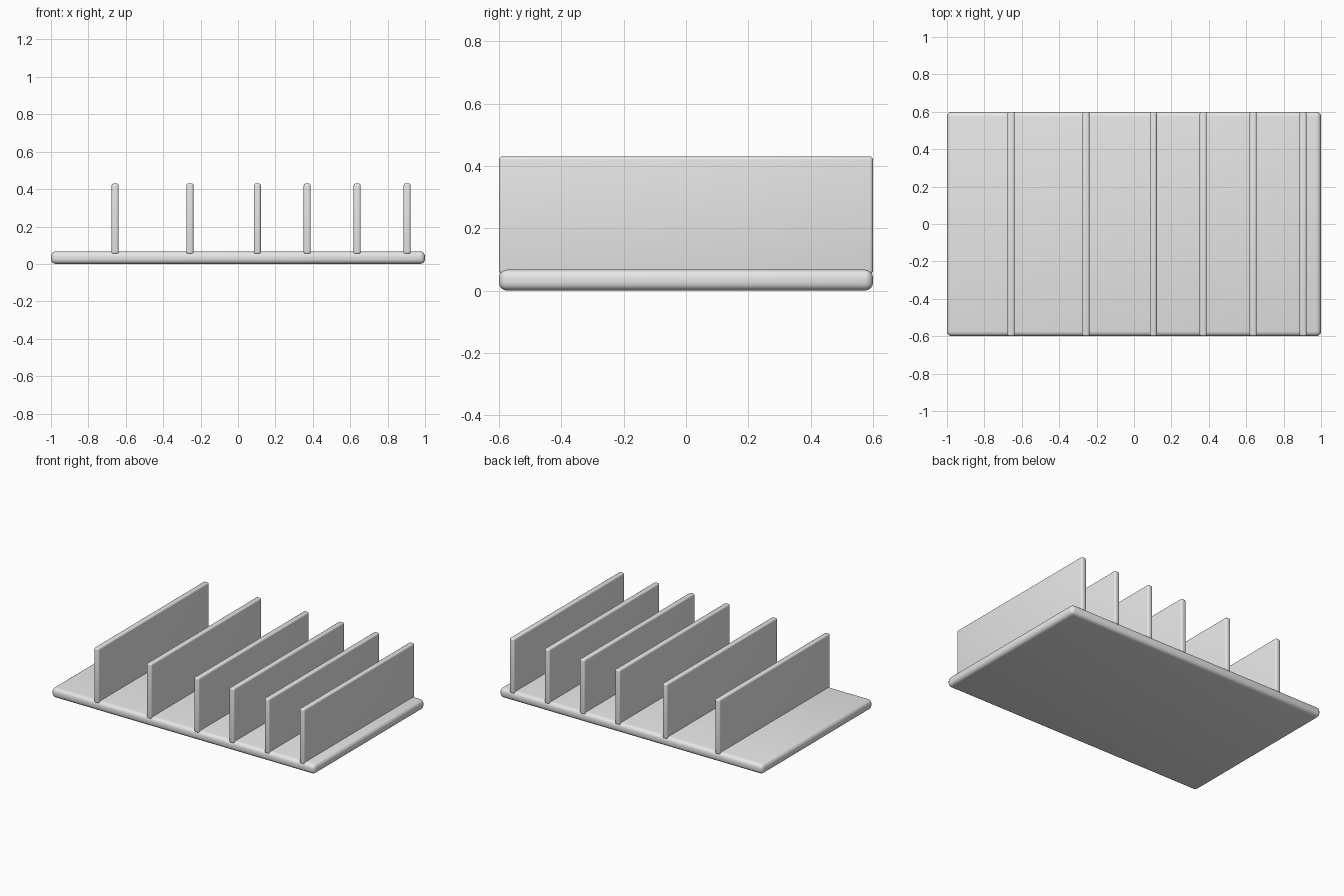
import bpy

cube = bpy.data.objects.get("Cube")
if cube:
    bpy.data.objects.remove(cube, do_unlink=True)

# Single plain grey material
grey = bpy.data.materials.new("light_grey")
grey.use_nodes = True
colour = (0.8, 0.8, 0.8, 1)
grey.diffuse_color = colour
grey.node_tree.nodes["Principled BSDF"].inputs["Base Color"].default_value = colour


def rounded_slab(name, low, high, radius):
    """Box between two corners with rounded edges."""
    centre = [(a + b) / 2 for a, b in zip(low, high)]
    bpy.ops.mesh.primitive_cube_add(size=1, location=centre)
    slab = bpy.context.object
    slab.name = name
    slab.scale = [b - a for a, b in zip(low, high)]
    bpy.ops.object.transform_apply(location=False, rotation=False, scale=True)
    bevel = slab.modifiers.new("rounded_edges", "BEVEL")
    bevel.width = radius
    bevel.segments = 4
    bpy.ops.object.modifier_apply(modifier=bevel.name)
    bpy.ops.object.shade_smooth_by_angle()
    slab.data.materials.append(grey)
    return slab


# Flat base board
rounded_slab("base", (-1, -0.6, 0), (1, 0.6, 0.067), 0.026)

# Upright dividers, wide slots on the right and narrow ones on the left
half = 0.0187
x = -0.657
for i, gap in enumerate((0.4, 0.36, 0.267, 0.267, 0.267, 0)):
    rounded_slab(f"divider_{i + 1}", (x - half, -0.6, 0.053),
                 (x + half, 0.6, 0.43), 0.011)
    x += gap
